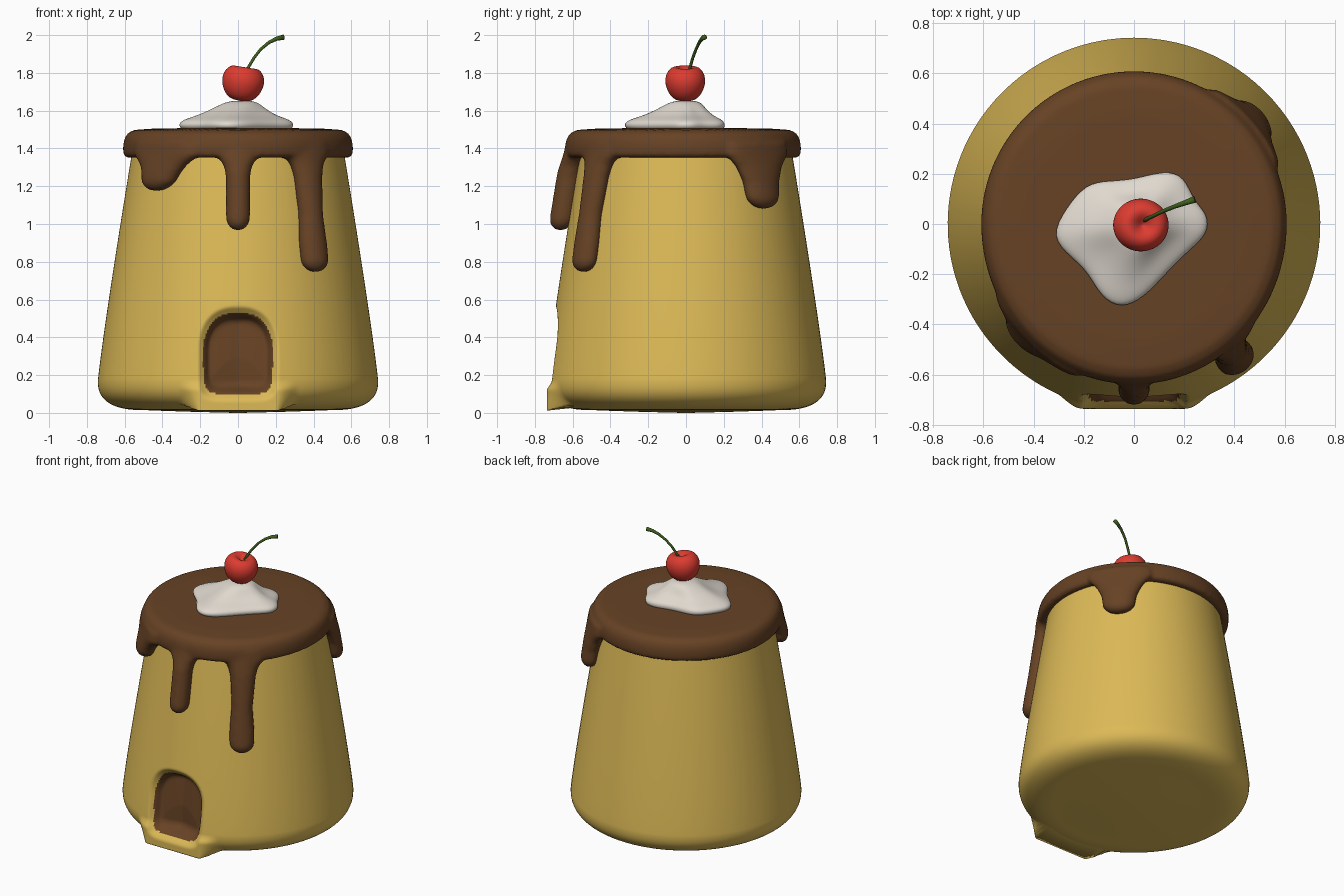
import bpy, bmesh, math
from math import sin, cos, pi, hypot, radians
from mathutils import Vector, Matrix

if "Cube" in bpy.data.objects:
    bpy.data.objects.remove(bpy.data.objects["Cube"])


def material(name, rgb):
    m = bpy.data.materials.new(name)
    m.diffuse_color = (*rgb, 1)
    m.use_nodes = True
    m.node_tree.nodes["Principled BSDF"].inputs["Base Color"].default_value = m.diffuse_color
    return m


CUSTARD = material("custard yellow", (0.72, 0.49, 0.095))
CARAMEL = material("caramel brown", (0.135, 0.055, 0.018))
CREAM = material("cream white", (0.74, 0.69, 0.62))
RED = material("cherry red", (0.72, 0.045, 0.03))
GREEN = material("stem green", (0.05, 0.115, 0.012))


def sat(v):
    v = max(0.0, min(1.0, v))
    return v * v * (3 - 2 * v)


def interp(pts, t):
    """Linear interpolation through (t, value) points with rising t."""
    for (a, va), (b, vb) in zip(pts, pts[1:]):
        if t <= b:
            return va + (vb - va) * max(0, (t - a) / (b - a))
    return pts[-1][1]


def add_loft(bm, rings):
    """Skin closed rings of equal length and cap both ends."""
    vs = [[bm.verts.new(p) for p in ring] for ring in rings]
    n = len(vs[0])
    for a, b in zip(vs, vs[1:]):
        for i in range(n):
            j = (i + 1) % n
            bm.faces.new((a[i], a[j], b[j], b[i]))
    for ring in (vs[0], vs[-1]):
        c = bm.verts.new(sum((v.co for v in ring), Vector()) / n)
        for i in range(n):
            bm.faces.new((ring[i], ring[(i + 1) % n], c))


def finish(name, bm, *mats):
    bmesh.ops.recalc_face_normals(bm, faces=bm.faces)
    me = bpy.data.meshes.new(name)
    bm.to_mesh(me)
    bm.free()
    for m in mats:
        me.materials.append(m)
    for p in me.polygons:
        p.use_smooth = True
    ob = bpy.data.objects.new(name, me)
    bpy.context.collection.objects.link(ob)
    return ob


# Pudding body: tapered round with a flattened front and a sunken arched door
def side_radius(z):
    return 0.742 - 0.147 * max(0, z - 0.17) ** 1.1


def door_q(x, z):
    """1 on the door outline, smaller inside."""
    e, h = (2.4, 0.21) if z > 0.32 else (6, 0.22)
    return ((abs(x) / 0.183) ** e + (abs(z - 0.32) / h) ** e) ** (1 / e)


profile = [(0.02, 0.0), (0.25, 0.006), (0.4, 0.011)]
for i in range(25):
    a = i / 24 * pi / 2
    profile.append((0.5 + 0.242 * sin(a) ** 0.8, 0.17 - 0.155 * cos(a) ** 0.8))
heights = [0.18 + 0.01 * i for i in range(46)] + [0.7 + 0.08 * i for i in range(10)]
profile += [(side_radius(z), z) for z in heights]


def body_point(r, z, th):
    x, y = r * sin(th), -r * cos(th)
    if y < -0.6 and z > 0.03:
        lip = sat((0.32 - abs(x)) / 0.12) * sat((0.17 - z) / 0.05)
        y += (-0.736 - y) * lip
        z -= 0.02 * lip * sat((0.1 - z) / 0.05)
        y = max(y, -0.728 - 0.009 * lip)
        q = door_q(x, z)
        y += 0.03 * sat((1.18 - q) / 0.2)
        y += 0.045 * sat((1.02 - q) / 0.2)
        if q < 1:
            y += 0.035 * (1 - abs(x) / 0.183) * sat((1 - q) / 0.3)
    return Vector((x, y, z))


SEG = 200
ts = [2 * i / SEG - 1 for i in range(SEG)]
angles = [pi * (0.25 * t + 0.75 * t ** 3) for t in ts]    # denser at the door
bm = bmesh.new()
add_loft(bm, [[body_point(r, z, a) for a in angles] for r, z in profile])
for f in bm.faces:
    c = f.calc_center_median()
    if c.y < -0.5 and 0.08 < c.z < 0.6 and door_q(c.x, c.z) < 1:
        f.material_index = 1
finish("pudding_body", bm, CUSTARD, CARAMEL)

# Caramel topping: disc and drips fused into one soft skin
bm = bmesh.new()
cap = [(0.3, 1.355), (0.5, 1.352), (0.59, 1.352), (0.607, 1.365), (0.609, 1.41),
       (0.602, 1.45), (0.585, 1.48), (0.55, 1.498), (0.45, 1.505), (0.25, 1.508), (0.05, 1.51)]


def cap_ring(r, z):
    out = []
    for i in range(96):
        a = 2 * pi * i / 96
        rr = r * (1 + 0.05 * max(0, -sin(a)) ** 2)
        out.append(Vector((rr * cos(a), rr * sin(a), z)))
    return out


add_loft(bm, [cap_ring(r, z) for r, z in cap])


def drip(angle, tip, off, depth, widths, shift):
    """widths and shift: (height, value) points along the drip."""
    th = radians(angle)
    out, side = Vector((cos(th), sin(th), 0)), Vector((-sin(th), cos(th), 0))
    rings = []
    for i in range(41):
        z = tip + 0.001 + (1.43 - tip) * (i / 40) ** 1.6
        k = min(1, (z - tip) / 0.07)
        k = math.sqrt(1 - (1 - k) ** 2)
        w, d = interp(widths, z) * k, depth * k
        c = out * (side_radius(z) + off * (1 - 0.5 * sat((z - 1.25) / 0.15))) + side * interp(shift, z)
        rings.append([c + side * w * cos(a) + out * d * sin(a) + Vector((0, 0, z))
                      for a in (2 * pi * j / 32 for j in range(32))])
    add_loft(bm, rings)


drip(-90, 0.965, 0.038, 0.066, [(1.0, .064), (1.25, .064), (1.31, .075), (1.37, .12)], [(1, 0), (1.4, 0)])
drip(-55, 0.745, 0.018, 0.063, [(0.8, .08), (0.9, .08), (1.05, .068), (1.25, .082), (1.32, .10), (1.37, .15)],
     [(0.8, .025), (1.0, .025), (1.35, .035)])
drip(-135, 1.175, 0.018, 0.066, [(1.2, .11), (1.26, .125), (1.31, .16), (1.37, .24)], [(1.18, 0), (1.36, .04)])
drip(41, 1.08, 0.018, 0.062, [(1.1, .10), (1.22, .115), (1.3, .15), (1.37, .21)], [(1, 0), (1.4, 0)])
topping = finish("caramel_topping", bm, CARAMEL)
rm = topping.modifiers.new("fuse", 'REMESH')
rm.mode, rm.voxel_size, rm.use_smooth_shade = 'VOXEL', 0.013, True
sm = topping.modifiers.new("soften", 'SMOOTH')
sm.factor, sm.iterations = 0.5, 6

# Whipped cream: lobed dollop
outline = [(-.33, -.05), (-.27, .06), (-.19, .16), (-.1, .17), (0, .175), (.12, .212), (.2, .19), (.235, .09),
           (.292, .04), (.292, -.04), (.22, -.1), (.12, -.2), (.04, -.29), (-.05, -.335), (-.13, -.29),
           (-.18, -.19), (-.25, -.13)]
layers = [(0.8, 1.49), (0.97, 1.5), (1.02, 1.52), (1.0, 1.54), (0.9, 1.556), (0.7, 1.575),
          (0.5, 1.608), (0.35, 1.64), (0.2, 1.652), (0.05, 1.652)]
bm = bmesh.new()
rings = []
for s, z in layers:
    blend = sat((s - 0.2) / 0.5)     # rounder towards the top
    ring = []
    for x, y in outline:
        k = blend + (1 - blend) * 0.27 / hypot(x, y)
        ring.append(Vector((x * s * k + 0.02 * (1 - blend), y * s * k, z)))
    rings.append(ring)
add_loft(bm, rings)
cream = finish("whipped_cream", bm, CREAM)
cream.modifiers.new("smooth", 'SUBSURF').levels = 2
cream.modifiers[0].render_levels = 2

# Cherry: dimpled round, slightly tilted
cherry = [(0.004, -.092), (.04, -.09), (.07, -.078), (.097, -.046), (.112, -.005), (.113, .03), (.102, .062),
          (.08, .085), (.055, .09), (.032, .08), (.015, .066), (.003, .06)]
tilt = Matrix.Translation((0.025, -0.004, 1.743)) @ Matrix.Rotation(radians(9), 4, 'Y')
bm = bmesh.new()
add_loft(bm, [[tilt @ Vector((r * cos(a), r * sin(a) * 0.95, z)) for a in (2 * pi * j / 24 for j in range(24))]
              for r, z in cherry])
fruit = finish("cherry", bm, RED)
fruit.modifiers.new("smooth", 'SUBSURF').levels = 1

# Stem: thin bent tube, thicker at the cut end
path = [(.035, .01, 1.79), (.055, .022, 1.83), (.085, .036, 1.88), (.12, .053, 1.925),
        (.165, .071, 1.962), (.205, .085, 1.981), (.242, .098, 1.989)]
radii = [.008, .008, .008, .008, .009, .011, .014]
pts = [Vector(p) for p in path]
bm = bmesh.new()
rings = []
for i, p in enumerate(pts):
    d = (pts[min(i + 1, len(pts) - 1)] - pts[max(i - 1, 0)]).normalized()
    u = d.cross(Vector((0.4, -0.9, 0))).normalized()
    v = d.cross(u)
    rings.append([p + (u * cos(a) + v * sin(a)) * radii[i] for a in (2 * pi * j / 10 for j in range(10))])
add_loft(bm, rings)
finish("cherry_stem", bm, GREEN)
